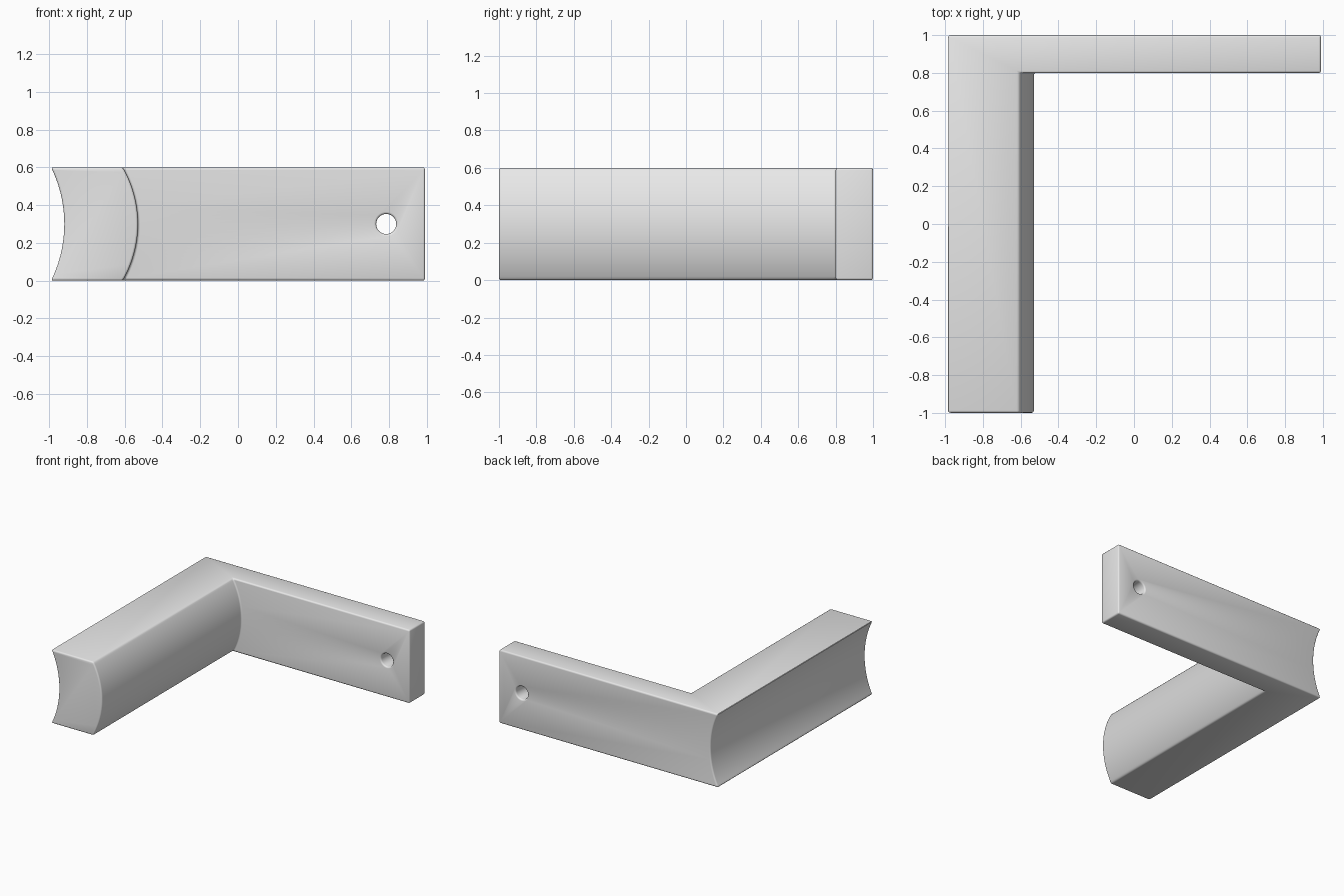
import bpy
import bmesh
import math

H = 0.6          # height of the bracket
X = 0.99         # half width

if "Cube" in bpy.data.objects:
    bpy.data.objects.remove(bpy.data.objects["Cube"], do_unlink=True)

grey = bpy.data.materials.new("plain grey")
grey.use_nodes = True
grey.diffuse_color = (0.8, 0.8, 0.8, 1)
grey.node_tree.nodes["Principled BSDF"].inputs["Base Color"].default_value = (0.8, 0.8, 0.8, 1)


def arc(x_end, bulge, n=28):
    """Circular arc from z=0 to z=H, bulging toward +x by the given amount."""
    r = (H * H / 4 + bulge * bulge) / (2 * bulge)
    a = math.asin(H / 2 / r)
    return [(x_end + bulge - r + r * math.cos(t), H / 2 + r * math.sin(t))
            for t in (-a + 2 * a * i / n for i in range(n + 1))]


def extrude_profile(name, profile, y0, y1):
    """Solid made by extruding an x-z profile along y."""
    bm = bmesh.new()
    face = bm.faces.new([bm.verts.new((x, y0, z)) for x, z in profile])
    new = bmesh.ops.extrude_face_region(bm, geom=[face])["geom"]
    verts = [v for v in new if isinstance(v, bmesh.types.BMVert)]
    bmesh.ops.translate(bm, verts=verts, vec=(0, y1 - y0, 0))
    bmesh.ops.recalc_face_normals(bm, faces=bm.faces)
    mesh = bpy.data.meshes.new(name)
    bm.to_mesh(mesh)
    bm.free()
    mesh.materials.append(grey)
    obj = bpy.data.objects.new(name, mesh)
    bpy.context.collection.objects.link(obj)
    return obj


# Full block with a hollow left side
bracket = extrude_profile("corner_bracket", arc(-X, 0.07) + [(X, H), (X, 0)], -1, 1)

# Space in front of the back arm, leaving a rounded side on the long arm
space = extrude_profile("inner_space_cutter",
                        [(-0.61, -0.1)] + arc(-0.61, 0.08) +
                        [(-0.61, H + 0.1), (1.2, H + 0.1), (1.2, -0.1)], -1.2, 0.8)

# Screw hole through the end of the back arm
circle = [(0.785 + 0.053 * math.cos(t), H / 2 + 0.053 * math.sin(t))
          for t in (math.tau * i / 40 for i in range(40))]
hole = extrude_profile("hole_cutter", circle, 0.6, 1.2)

for cutter in (space, hole):
    cut = bracket.modifiers.new("cut", 'BOOLEAN')
    cut.operation = 'DIFFERENCE'
    cut.solver = 'EXACT'
    cut.object = cutter
    cutter.hide_render = True
    cutter.hide_set(True)

# Softened edges
bevel = bracket.modifiers.new("soft_edges", 'BEVEL')
bevel.width = 0.012
bevel.segments = 3
bevel.limit_method = 'ANGLE'
bevel.angle_limit = math.radians(35)
bevel.use_clamp_overlap = False

bpy.context.view_layer.objects.active = bracket
bracket.select_set(True)
for mod in list(bracket.modifiers):
    bpy.ops.object.modifier_apply(modifier=mod.name)
for cutter in (space, hole):
    bpy.data.objects.remove(cutter, do_unlink=True)
bpy.ops.object.shade_smooth_by_angle(angle=math.radians(35))
